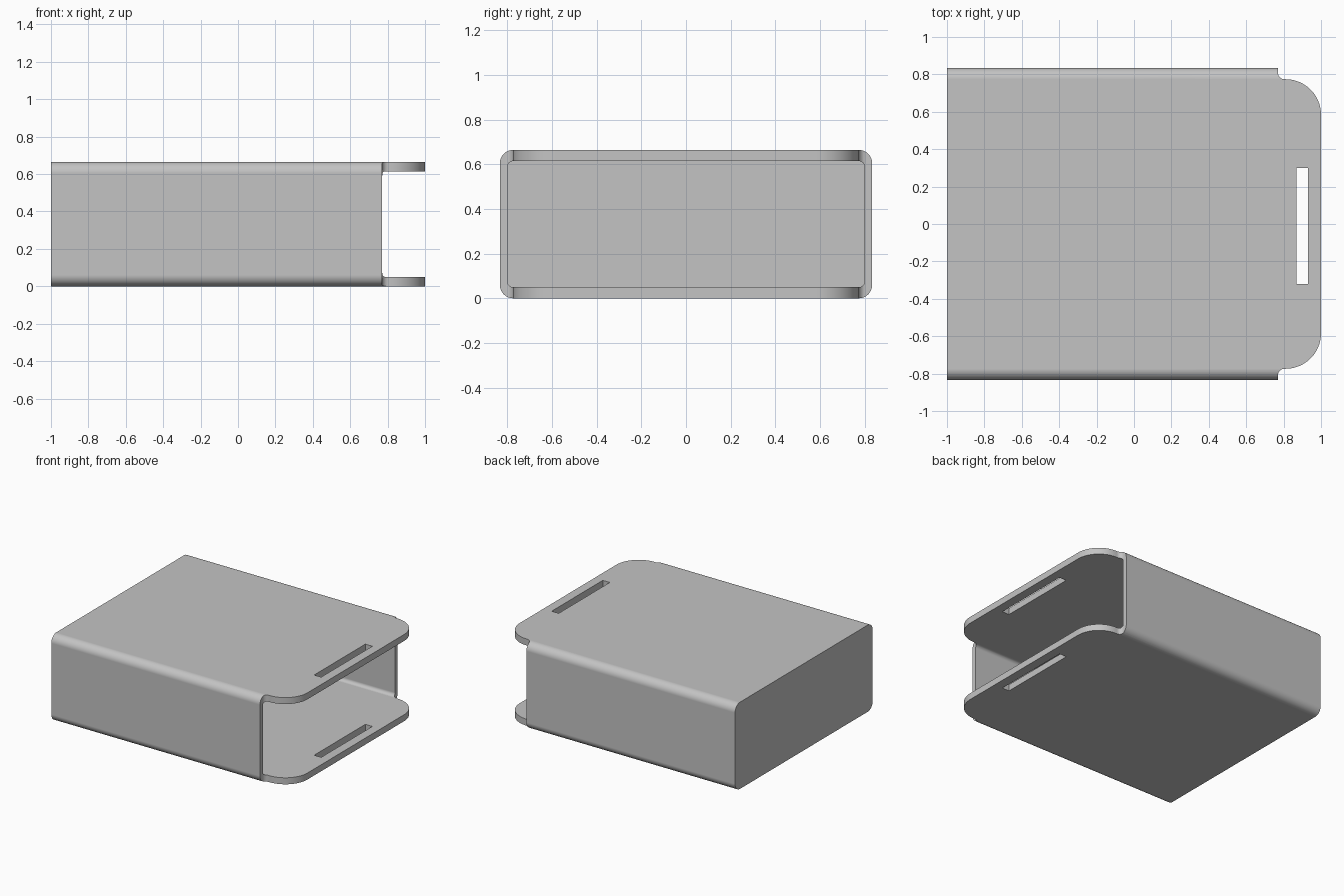
import bpy
from math import radians, cos, sin
from mathutils import Vector
import bmesh

cube = bpy.data.objects.get("Cube")
if cube:
    bpy.data.objects.remove(cube, do_unlink=True)

LENGTH, HALF_Y, HEIGHT = 2.0, 0.834, 0.665
WALL_SIDE, WALL_FLAT, WALL_BACK = 0.034, 0.05, 0.05
SIDE_END, TAB_Y = 0.77, 0.774

grey = bpy.data.materials.new("light_grey")
grey.use_nodes = True
grey.diffuse_color = (0.55, 0.55, 0.55, 1)
grey.node_tree.nodes["Principled BSDF"].inputs["Base Color"].default_value = grey.diffuse_color


def arc(cx, cy, r, start, end, steps):
    angles = [radians(start + (end - start) * i / steps) for i in range(steps + 1)]
    return [(cx + r * cos(a), cy + r * sin(a)) for a in angles]


def rounded_rect(half_w, low, high, r, steps):
    w = half_w - r
    return (arc(w, high - r, r, 0, 90, steps) + arc(-w, high - r, r, 90, 180, steps)
            + arc(-w, low + r, r, 180, 270, steps) + arc(w, low + r, r, 270, 360, steps))


def prism(name, points, base, sweep):
    """Extrude a closed outline of 3D points along a vector."""
    bm = bmesh.new()
    face = bm.faces.new([bm.verts.new(Vector(p) + Vector(base)) for p in points])
    out = bmesh.ops.extrude_face_region(bm, geom=[face])
    moved = [v for v in out["geom"] if isinstance(v, bmesh.types.BMVert)]
    bmesh.ops.translate(bm, verts=moved, vec=sweep)
    bmesh.ops.recalc_face_normals(bm, faces=bm.faces)
    mesh = bpy.data.meshes.new(name)
    bm.to_mesh(mesh)
    bm.free()
    mesh.materials.append(grey)
    obj = bpy.data.objects.new(name, mesh)
    bpy.context.collection.objects.link(obj)
    return obj


def carve(target, cutter, operation):
    mod = target.modifiers.new(cutter.name, "BOOLEAN")
    mod.operation, mod.object, mod.solver = operation, cutter, "EXACT"
    bpy.context.view_layer.objects.active = target
    bpy.ops.object.modifier_apply(modifier=mod.name)
    bpy.data.objects.remove(cutter, do_unlink=True)


# Sleeve body with rounded long edges
outer = rounded_rect(HALF_Y, 0, HEIGHT, 0.06, 10)
sleeve = prism("sleeve", [(0, y, z) for y, z in outer], (-1, 0, 0), (LENGTH, 0, 0))

# Hollow interior, open at the tab end
inner = rounded_rect(HALF_Y - WALL_SIDE, WALL_FLAT, HEIGHT - WALL_FLAT, 0.026, 6)
cavity = prism("cavity", [(0, y, z) for y, z in inner], (-1 + WALL_BACK, 0, 0), (LENGTH + 1, 0, 0))
carve(sleeve, cavity, "DIFFERENCE")

# Plan outline: short side walls, relief notches and rounded tabs
notch, corner = 0.034, 0.19
half = ([(-1.2, 1.0), (SIDE_END, 1.0)]
        + arc(SIDE_END + notch, TAB_Y + notch, notch, 180, 270, 8)
        + arc(1 - corner, TAB_Y - corner, corner, 90, 0, 20))
outline = half + [(x, -y) for x, y in reversed(half)]
plan = prism("plan_outline", [(x, y, 0) for x, y in outline], (0, 0, -0.2), (0, 0, 1.2))
carve(sleeve, plan, "INTERSECT")

# Strap slot through both tabs
slot = [(0.87, -0.32, 0), (0.93, -0.32, 0), (0.93, 0.3, 0), (0.87, 0.3, 0)]
carve(sleeve, prism("slot", slot, (0, 0, -0.2), (0, 0, 1.2)), "DIFFERENCE")

# Smooth fillets, crisp edges
bpy.ops.object.select_all(action="DESELECT")
sleeve.select_set(True)
bpy.context.view_layer.objects.active = sleeve
bpy.ops.object.shade_smooth_by_angle(angle=radians(30))
weighted = sleeve.modifiers.new("even_shading", "WEIGHTED_NORMAL")
weighted.keep_sharp = True
